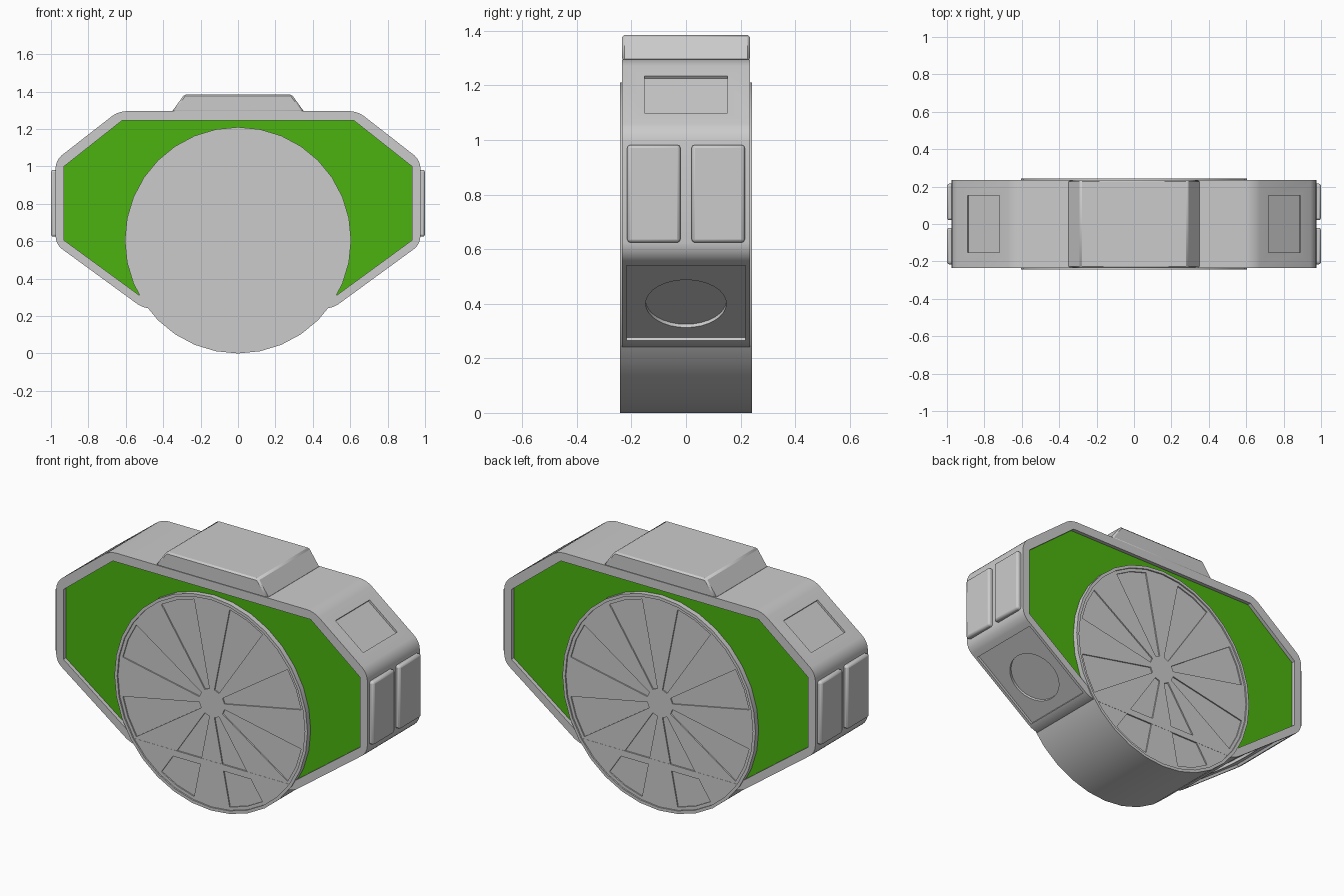
import bpy, bmesh
from math import sin, cos, pi, radians, atan
from mathutils import Matrix, Vector

if "Cube" in bpy.data.objects:
    bpy.data.objects.remove(bpy.data.objects["Cube"])


def finish(name, bm, mat=None):
    bmesh.ops.recalc_face_normals(bm, faces=bm.faces)
    me = bpy.data.meshes.new(name)
    bm.to_mesh(me)
    bm.free()
    ob = bpy.data.objects.new(name, me)
    bpy.context.collection.objects.link(ob)
    if mat:
        me.materials.append(mat)
    return ob


def add_prism(bm, pts, y0, y1, round_r=0):
    """Extrude an x/z outline from y0 to y1, optionally rounding its corners."""
    f = bm.faces.new([bm.verts.new((x, y0, z)) for x, z in pts])
    if round_r:
        bmesh.ops.bevel(bm, geom=f.verts[:], offset=round_r, segments=4,
                        profile=0.5, affect='VERTICES')
        f = bm.faces[:][-1]
    new = bmesh.ops.extrude_face_region(bm, geom=[f])['geom']
    bmesh.ops.translate(bm, vec=(0, y1 - y0, 0),
                        verts=[v for v in new if isinstance(v, bmesh.types.BMVert)])


def prism(name, pts, y0, y1, mat=None, round_r=0):
    bm = bmesh.new()
    add_prism(bm, pts, y0, y1, round_r)
    return finish(name, bm, mat)


def box(name, size, matrix):
    bm = bmesh.new()
    bmesh.ops.create_cube(bm, size=1, matrix=matrix @ Matrix.Diagonal((*size, 1)))
    return finish(name, bm)


def activate(ob):
    bpy.ops.object.select_all(action='DESELECT')
    ob.select_set(True)
    bpy.context.view_layer.objects.active = ob


def cut(ob, cutter):
    m = ob.modifiers.new('cut', 'BOOLEAN')
    m.operation, m.solver, m.object = 'DIFFERENCE', 'EXACT', cutter
    activate(ob)
    bpy.ops.object.modifier_apply(modifier=m.name)
    bpy.data.objects.remove(cutter)


def smooth(ob):
    activate(ob)
    bpy.ops.object.shade_smooth_by_angle(angle=radians(25))


def bevel(ob, width, segments=2):
    m = ob.modifiers.new('bevel', 'BEVEL')
    m.width, m.segments = width, segments
    smooth(ob)


def mirrored(half):
    return half + [(-x, z) for x, z in reversed(half)]


green = bpy.data.materials.new('green')
green.diffuse_color = (0.07, 0.45, 0.005, 1)
green.use_nodes = True
green.node_tree.nodes["Principled BSDF"].inputs["Base Color"].default_value = green.diffuse_color

# Main body with rounded corners
body = prism('body', mirrored([(0.64, 1.295), (0.975, 1.034), (0.975, 0.583), (0.505, 0.24)]),
             -0.235, 0.235, round_r=0.04)

# Sunken front and back with green panels
panel = mirrored([(0.62, 1.245), (0.93, 1.0), (0.93, 0.605), (0.48, 0.276)])
for s, side in ((-1, 'front'), (1, 'back')):
    cut(body, prism('cutter', panel, s * 0.195, s * 0.3))
    prism(side + '_panel', panel, s * 0.19, s * 0.213, green)

# Recesses on the sloping shoulders and undersides
up, low = atan(0.776), pi - atan(0.73)
for s in (-1, 1):
    m = Matrix.Translation((s * 0.805, 0, 1.167)) @ Matrix.Rotation(s * up, 4, 'Y')
    cut(body, box('cutter', (0.22, 0.305, 0.024), m))
    m = Matrix.Translation((s * 0.727, 0, 0.402)) @ Matrix.Rotation(s * low, 4, 'Y')
    cut(body, box('cutter', (0.466, 0.436, 0.03), m))
    bm = bmesh.new()
    bmesh.ops.create_cone(bm, cap_ends=True, segments=32, radius1=0.148, radius2=0.148,
                          depth=0.06, matrix=m @ Matrix.Translation((s * 0.024, 0, 0)))
    cut(body, finish('cutter', bm))
smooth(body)

# Raised block on top
top = prism('top_block', mirrored([(0.287, 1.385), (0.355, 1.29)]), -0.235, 0.235)
bevel(top, 0.009, 1)

# Pairs of raised side pads
for s, side in ((-1, 'left'), (1, 'right')):
    for t, end in ((-1, 'front'), (1, 'back')):
        pad = box(f'{side}_{end}_pad', (0.05, 0.195, 0.358),
                  Matrix.Translation((s * 0.975, t * 0.118, 0.803)))
        bevel(pad, 0.012)

# Large disc: rings of 32 points, lathed around the y axis
CZ, N = 0.605, 32


def polar(r, i):
    a = 2 * pi * i / N
    return (r * cos(a), CZ + r * sin(a))


bm = bmesh.new()
rings = []
for r, y in ((0.588, -0.234), (0.588, -0.242), (0.605, -0.242),
             (0.605, 0.242), (0.588, 0.242), (0.588, 0.234)):
    pts = [polar(r, i) for i in range(N)]
    rings.append([bm.verts.new((x, y, z)) for x, z in pts])
for a, b in zip(rings, rings[1:]):
    for i in range(N):
        j = (i + 1) % N
        bm.faces.new((a[i], a[j], b[j], b[i]))
bm.faces.new(rings[0])
bm.faces.new(rings[-1])
disc = finish('disc', bm)

# Shallow wedge recesses on both disc faces
bm = bmesh.new()
for s in (-1, 1):
    for k in range(8):
        i = 4 * k + 1
        wedge = [polar(0.08, i), polar(0.57, i), polar(0.57, i + 1),
                 polar(0.57, i + 2), polar(0.08, i + 2)]
        add_prism(bm, wedge, s * 0.227, s * 0.3)
cut(disc, finish('cutter', bm))
smooth(disc)
